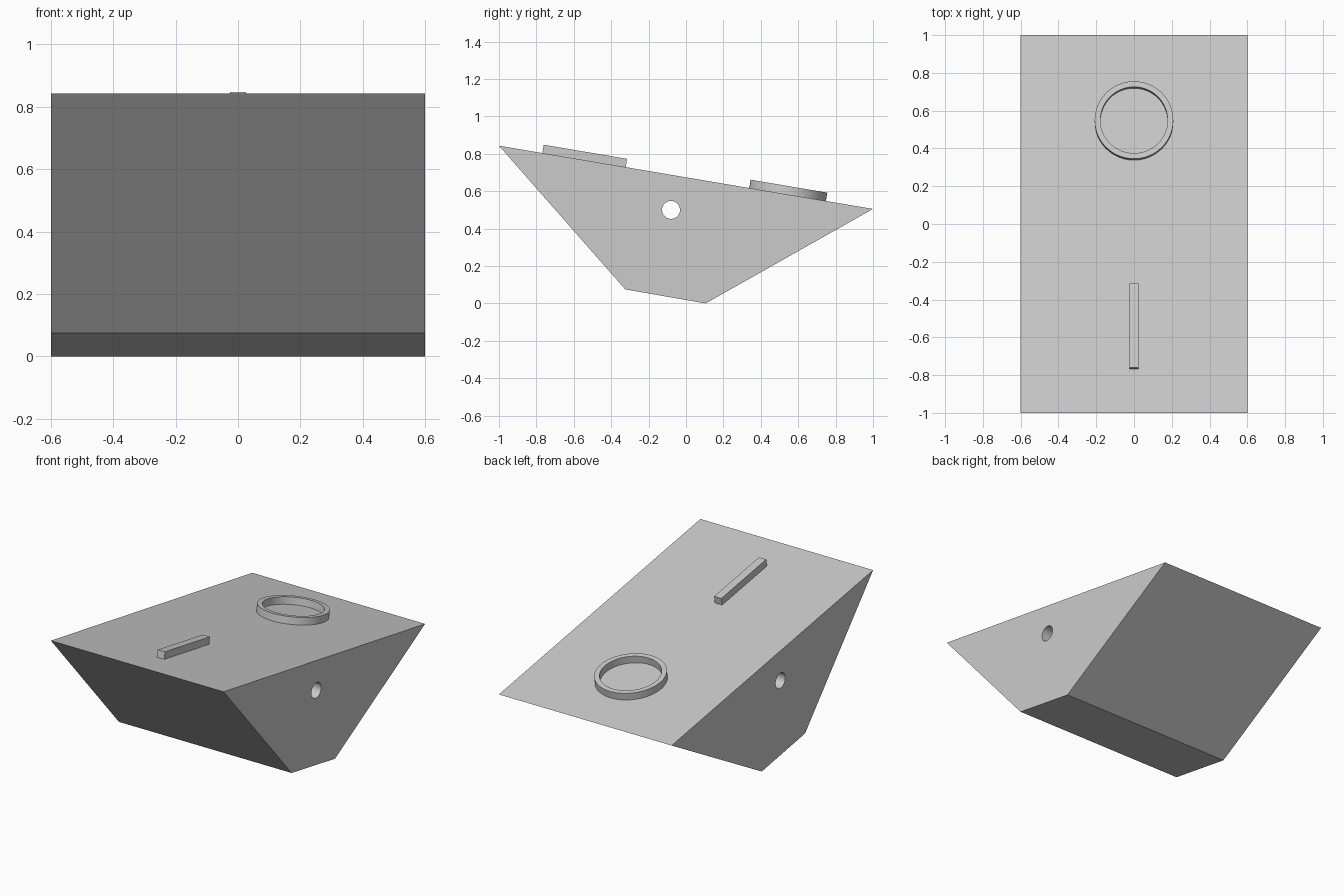
import bpy, bmesh, math
from mathutils import Matrix, Vector

cube = bpy.data.objects.get("Cube")
if cube:
    bpy.data.objects.remove(cube, do_unlink=True)

grey = bpy.data.materials.new("light_grey")
grey.use_nodes = True
grey.diffuse_color = (0.6, 0.6, 0.6, 1)
grey.node_tree.nodes["Principled BSDF"].inputs["Base Color"].default_value = (0.6, 0.6, 0.6, 1)

HALF_WIDTH = 0.6
HIGH, LOW = 0.843, 0.505            # top edge heights at front and back
SLOPE = (LOW - HIGH) / 2
TILT = math.atan(SLOPE)
RISE, SINK = 0.045, 0.01            # relief height and embedding


def finish(bm, name):
    bmesh.ops.recalc_face_normals(bm, faces=bm.faces)
    mesh = bpy.data.meshes.new(name)
    bm.to_mesh(mesh)
    bm.free()
    obj = bpy.data.objects.new(name, mesh)
    bpy.context.collection.objects.link(obj)
    mesh.materials.append(grey)
    return obj


def select_only(obj):
    bpy.ops.object.select_all(action="DESELECT")
    obj.select_set(True)
    bpy.context.view_layer.objects.active = obj


def on_slope(y):
    """Frame on the sloping top, with local z pointing out of it."""
    return Matrix.Translation((0, y, (HIGH + LOW) / 2 + SLOPE * y)) @ Matrix.Rotation(TILT, 4, "X")


# Wedge body: side profile extruded across the width
bm = bmesh.new()
profile = [(-1, HIGH), (-0.325, 0.075), (0.105, 0), (1, LOW)]
side = bm.faces.new([bm.verts.new((-HALF_WIDTH, y, z)) for y, z in profile])
ext = bmesh.ops.extrude_face_region(bm, geom=[side])
bmesh.ops.translate(bm, vec=(2 * HALF_WIDTH, 0, 0),
                    verts=[v for v in ext["geom"] if isinstance(v, bmesh.types.BMVert)])
body = finish(bm, "wedge_body")

# Round hole through both sides
bm = bmesh.new()
bmesh.ops.create_cone(bm, cap_ends=True, segments=48, radius1=0.048, radius2=0.048, depth=2,
                      matrix=Matrix.Translation((0, -0.08, 0.5)) @ Matrix.Rotation(math.pi / 2, 4, "Y"))
cutter = finish(bm, "hole_cutter")
cutter.hide_render = True
cut = body.modifiers.new("side_hole", "BOOLEAN")
cut.operation = "DIFFERENCE"
cut.solver = "EXACT"
cut.object = cutter
select_only(body)
bpy.ops.object.modifier_apply(modifier=cut.name)
bpy.data.objects.remove(cutter, do_unlink=True)

# Raised ring: rectangular section spun about its axis
bm = bmesh.new()
section = [bm.verts.new((r, 0, z)) for r, z in
           ((0.178, -SINK), (0.208, -SINK), (0.208, RISE), (0.178, RISE))]
edges = [bm.edges.new((section[i], section[(i + 1) % 4])) for i in range(4)]
bmesh.ops.spin(bm, geom=section + edges, cent=(0, 0, 0), axis=(0, 0, 1),
               angle=2 * math.pi, steps=64, use_merge=True)
bmesh.ops.remove_doubles(bm, verts=bm.verts, dist=0.0001)
bm.transform(on_slope(0.543))
ring = finish(bm, "raised_ring")

# Raised bar along the slope
bm = bmesh.new()
bmesh.ops.create_cube(bm, size=1)
bmesh.ops.scale(bm, vec=(0.05, 0.452, RISE + SINK), verts=bm.verts)
bmesh.ops.translate(bm, vec=(0, 0, (RISE - SINK) / 2), verts=bm.verts)
bm.transform(on_slope(-0.545))
finish(bm, "raised_bar")

# Smooth round walls, crisp edges
for obj in (body, ring):
    select_only(obj)
    bpy.ops.object.shade_smooth_by_angle(angle=math.radians(30))
